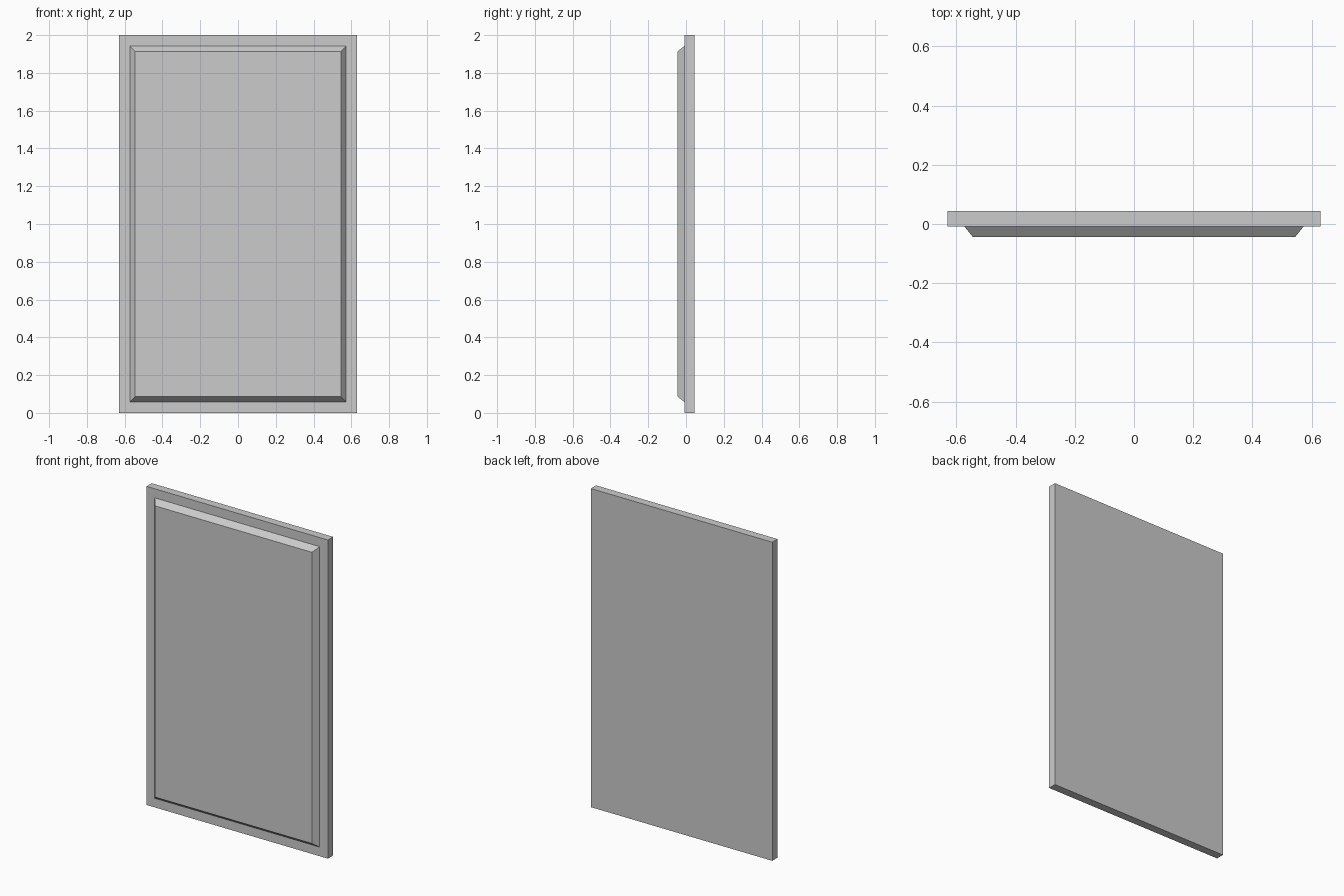
import bpy, bmesh

if "Cube" in bpy.data.objects:
    bpy.data.objects.remove(bpy.data.objects["Cube"])

W, H = 0.63, 2.0                      # half width, height
BACK, FACE, FRONT = 0.044, -0.008, -0.044


def rect(bm, inset, y):
    """Ring of four vertices inset from the outer edge, at depth y."""
    x = W - inset
    return [bm.verts.new(p) for p in ((-x, y, inset), (x, y, inset),
                                      (x, y, H - inset), (-x, y, H - inset))]


def tapered_slab(name, back, front):
    """Solid between two rectangles, each given as (inset, y)."""
    bm = bmesh.new()
    a, b = rect(bm, *back), rect(bm, *front)
    bm.faces.new(a)
    bm.faces.new(b)
    for i in range(4):
        j = (i + 1) % 4
        bm.faces.new((a[i], a[j], b[j], b[i]))
    bmesh.ops.recalc_face_normals(bm, faces=bm.faces)
    mesh = bpy.data.meshes.new(name)
    bm.to_mesh(mesh)
    bm.free()
    obj = bpy.data.objects.new(name, mesh)
    bpy.context.collection.objects.link(obj)
    return obj


# Flat backing board
tapered_slab("backing_board", (0, BACK), (0, FACE))
# Raised panel with mitred chamfered edges
tapered_slab("raised_panel", (0.057, FACE), (0.086, FRONT))
